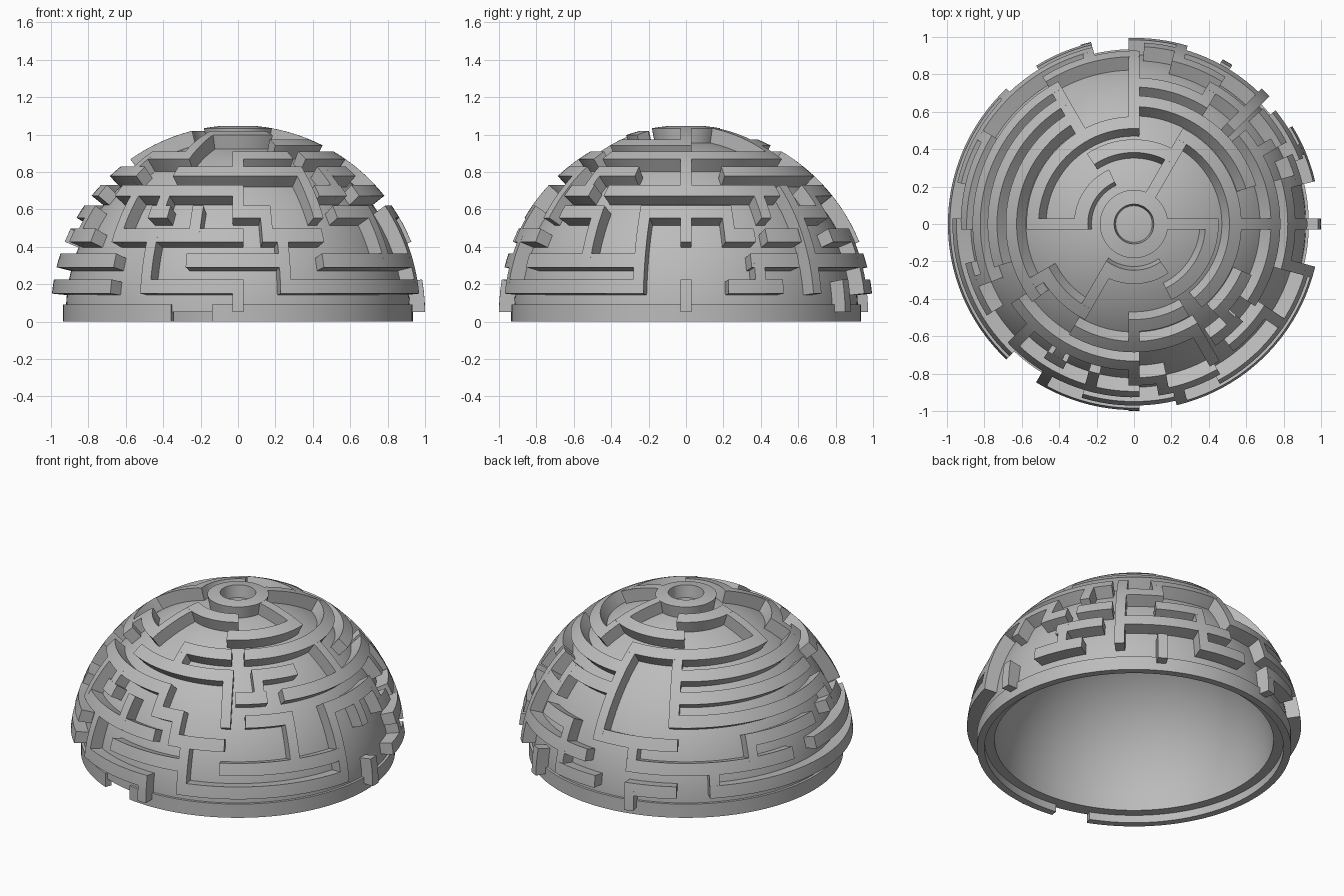
import bpy, bmesh
from math import sin, cos, radians, pi
from mathutils import Vector, Matrix

cube = bpy.data.objects.get("Cube")
if cube:
    bpy.data.objects.remove(cube)

# Single grey material
grey = bpy.data.materials.new("plain_grey")
grey.use_nodes = True
tone = (0.5, 0.5, 0.5, 1)
grey.diffuse_color = tone
grey.node_tree.nodes["Principled BSDF"].inputs["Base Color"].default_value = tone

CENTRE = 0.05        # height of the sphere centre
OUTER = 1.0          # wall tops
FLOOR = 0.92         # dome surface between walls
SUNK = 0.89          # wall roots, buried in the dome
HALF = 0.03          # half width of an upright wall
FIRST, STEP, THICK = 5.7, 8.2, 4.4   # wall levels, in degrees of elevation


def sphere_point(radius, turn, rise):
    t, e = radians(turn), radians(rise)
    return Vector((radius * cos(e) * cos(t), radius * cos(e) * sin(t),
                   CENTRE + radius * sin(e)))


def solid(bm, place, nu, nv):
    """Closed curved block; place(u, v, w) maps a unit box into space."""
    grid = [[[bm.verts.new(place(i / nu, j / nv, w)) for j in range(nv + 1)]
             for i in range(nu + 1)] for w in (0, 1)]
    low, high = grid
    for i in range(nu):
        for j in range(nv):
            for g in grid:
                bm.faces.new((g[i][j], g[i + 1][j], g[i + 1][j + 1], g[i][j + 1]))
    for i in range(nu):
        for j in (0, nv):
            bm.faces.new((low[i][j], low[i + 1][j], high[i + 1][j], high[i][j]))
    for j in range(nv):
        for i in (0, nu):
            bm.faces.new((low[i][j], low[i][j + 1], high[i][j + 1], high[i][j]))


def finish(name, bm):
    bmesh.ops.recalc_face_normals(bm, faces=bm.faces)
    mesh = bpy.data.meshes.new(name)
    bm.to_mesh(mesh)
    bm.free()
    mesh.materials.append(grey)
    obj = bpy.data.objects.new(name, mesh)
    bpy.context.collection.objects.link(obj)
    bpy.ops.object.select_all(action="DESELECT")
    obj.select_set(True)
    bpy.context.view_layer.objects.active = obj
    bpy.ops.object.shade_smooth_by_angle(angle=radians(30))
    return obj


def level(k):
    return FIRST + STEP * k


def ring_wall(bm, k, start, end):
    """Wall along one level, between two headings."""
    rise = level(k)
    if end - start < 360:
        pad = HALF / cos(radians(rise)) * 180 / pi
        start, end = start - pad, end + pad

    def place(u, v, w):
        return sphere_point(SUNK + (OUTER - SUNK) * w,
                            start + (end - start) * u, rise + THICK * v)
    solid(bm, place, max(2, round((end - start) / 3)), 2)


def upright_wall(bm, turn, low, high):
    """Wall of even width climbing the dome, between two elevations."""
    def place(u, v, w):
        rise = low + (high - low) * v
        spread = HALF / cos(radians(rise)) * 180 / pi
        return sphere_point(SUNK + (OUTER - SUNK) * w,
                            turn + spread * (2 * u - 1), rise)
    solid(bm, place, 2, max(2, round((high - low) / 3)))


# Hollow dome shell, a turned profile
bm = bmesh.new()
STEPS = 32
outer = [sphere_point(FLOOR, 0, 90 * i / STEPS) for i in range(STEPS + 1)]
inner = [sphere_point(0.83, 0, 90 * i / STEPS) for i in range(STEPS, -1, -1)]
profile = [bm.verts.new(p) for p in outer + inner]
edges = [bm.edges.new(pair) for pair in zip(profile, profile[1:] + profile[:1])
         if abs(pair[0].co.x) + abs(pair[1].co.x) > 0.001]
bmesh.ops.spin(bm, geom=profile + edges, cent=(0, 0, 0), axis=(0, 0, 1),
               angle=2 * pi, steps=120, use_merge=False)
bmesh.ops.remove_doubles(bm, verts=bm.verts, dist=0.0002)
finish("dome_shell", bm)

# Base rim with a gap near the front
bm = bmesh.new()
gap_start, gap_end = 247.4, 261.4


def rim_point(u, v, w):
    t = radians(gap_end + (360 + gap_start - gap_end) * u)
    r = 0.89 + 0.045 * w
    return Vector((r * cos(t), r * sin(t), 0.09 * v))


solid(bm, rim_point, 116, 1)
finish("base_rim", bm)

# Level walls, from the bottom level to the crown
rings = [
    [(135, 225), (240, 270), (285, 345), (15, 30), (75, 90), (105, 120)],
    [(180, 225), (255, 285), (300, 345), (23, 37), (45, 85), (105, 165)],
    [(225, 270), (280, 298), (15, 22), (30, 40), (60, 75), (90, 120),
     (150, 180), (195, 210)],
    [(238, 242), (270, 280), (345, 375), (45, 60), (120, 200), (310, 326)],
    [(215, 270), (306, 316), (328, 398), (60, 90), (120, 195)],
    [(242, 270), (270, 300), (120, 215), (20, 90), (320, 334)],
    [(90, 180), (210, 240), (270, 298), (312, 420)],
    [(60, 120), (300, 360)],
    [(120, 180), (240, 300)],
    [(0, 360)],
]
bm = bmesh.new()
for k, spans in enumerate(rings):
    for start, end in spans:
        ring_wall(bm, k, start, end)
finish("level_walls", bm)

# Upright walls, heading to the pairs of levels they join
uprights = {
    0: [(2, 3), (4, 6), (7, 9)], 15: [(2, 3)], 24: [(0, 1)], 30: [(3, 4)],
    45: [(0, 4)], 60: [(3, 4), (6, 9)], 75: [(0, 2)], 90: [(2, 6)],
    105: [(1, 2)], 120: [(3, 6)], 135: [(0, 1)], 150: [(1, 2)],
    180: [(6, 8)], 200: [(2, 3)], 210: [(5, 6)], 225: [(2, 4)],
    240: [(0, 2), (3, 4), (6, 8)], 255: [(2, 3)], 270: [(3, 4), (5, 6)],
    280: [(2, 3)], 285: [(0, 2)], 300: [(3, 5)], 315: [(4, 5)],
    326: [(1, 3)], 345: [(0, 3)],
}
bm = bmesh.new()
for turn, joins in uprights.items():
    for low, high in joins:
        upright_wall(bm, turn, level(low), level(high) + THICK)
finish("upright_walls", bm)

# Short legs hanging below the lowest level
bm = bmesh.new()
for turn in (0, 60, 105, 270):
    upright_wall(bm, turn, 0, FIRST + THICK)
finish("legs", bm)
